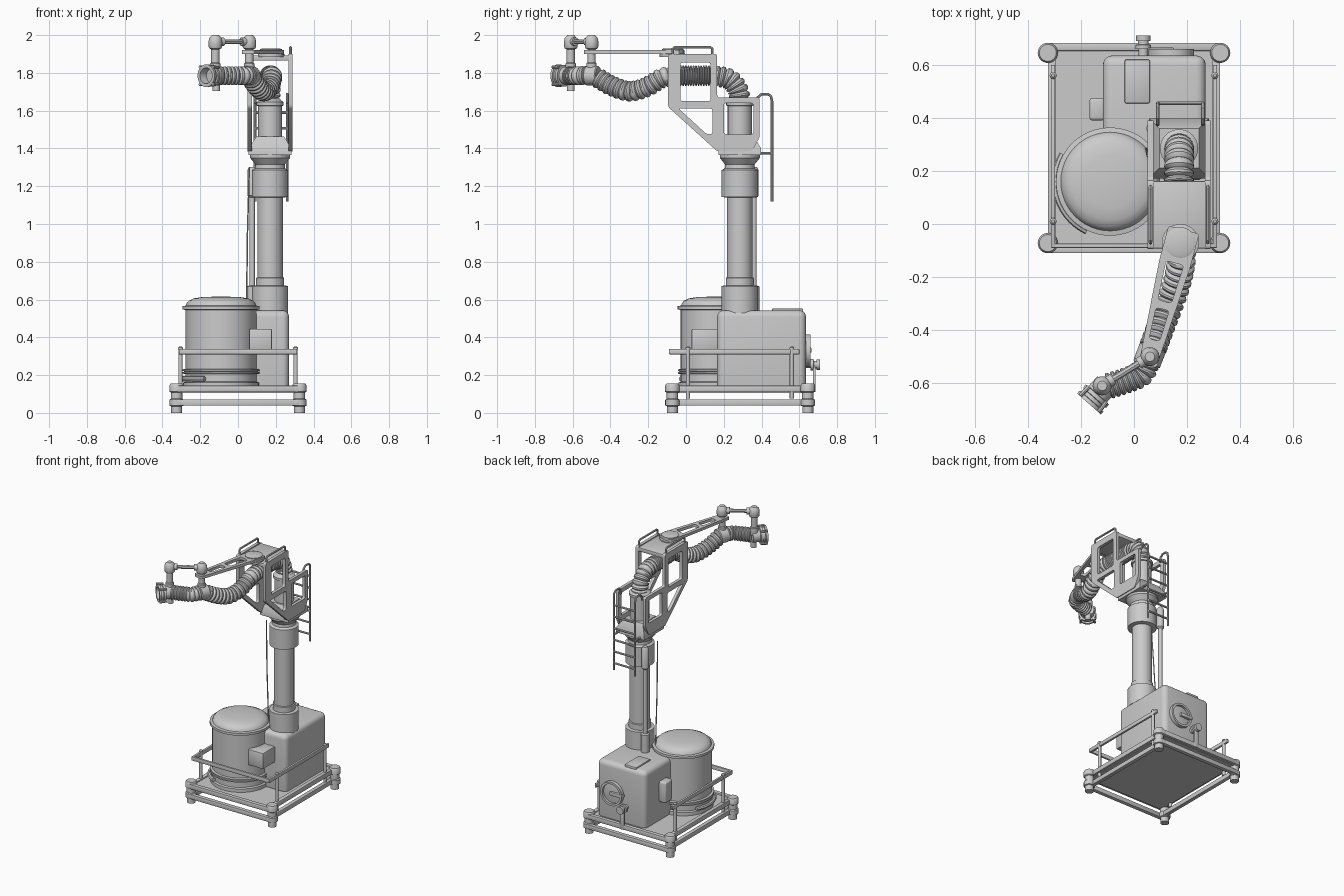
import bpy, bmesh, math
from mathutils import Vector, Matrix

if "Cube" in bpy.data.objects:
    bpy.data.objects.remove(bpy.data.objects["Cube"])

COL = bpy.context.scene.collection


def finish(name, bm):
    bmesh.ops.recalc_face_normals(bm, faces=bm.faces)
    me = bpy.data.meshes.new(name)
    bm.to_mesh(me)
    bm.free()
    ob = bpy.data.objects.new(name, me)
    COL.objects.link(ob)
    return ob


def box(name, lo, hi, bevel=0.0, seg=2):
    bm = bmesh.new()
    bmesh.ops.create_cube(bm, size=1)
    lo, hi = Vector(lo), Vector(hi)
    for v in bm.verts:
        v.co = Vector(((hi[i] - lo[i]) * v.co[i] + (hi[i] + lo[i]) / 2 for i in range(3)))
    if bevel:
        bmesh.ops.bevel(bm, geom=bm.edges[:], offset=bevel, segments=seg, profile=0.5, affect='EDGES')
    return finish(name, bm)


def skin(bm, rings, closed=False):
    """Bridge vertex rings; cap the ends unless closed."""
    n = len(rings[0])
    pairs = list(zip(rings, rings[1:])) + ([(rings[-1], rings[0])] if closed else [])
    for a, b in pairs:
        for i in range(n):
            bm.faces.new((a[i], a[(i + 1) % n], b[(i + 1) % n], b[i]))
    if not closed:
        bm.faces.new(rings[0])
        bm.faces.new(rings[-1])


def lathe(name, profile, loc, axis=(0, 0, 1), seg=32, closed=False):
    """Revolve (radius, height) points about an axis through loc."""
    q = Vector((0, 0, 1)).rotation_difference(Vector(axis).normalized())
    bm = bmesh.new()
    rings = []
    for r, h in profile:
        rings.append([bm.verts.new(Vector(loc) + q @ Vector((r * math.cos(t), r * math.sin(t), h)))
                      for t in (2 * math.pi * i / seg for i in range(seg))])
    skin(bm, rings, closed)
    return finish(name, bm)


def cyl(name, r, z0, z1, x, y, seg=32):
    return lathe(name, [(r, z0), (r, z1)], (x, y, 0), seg=seg)


def tube(name, pts, r, closed=False):
    cu = bpy.data.curves.new(name, 'CURVE')
    cu.dimensions = '3D'
    cu.bevel_depth, cu.bevel_resolution, cu.use_fill_caps = r, 2, True
    sp = cu.splines.new('POLY')
    sp.points.add(len(pts) - 1)
    for p, c in zip(sp.points, pts):
        p.co = (*c, 1)
    sp.use_cyclic_u = closed
    ob = bpy.data.objects.new(name, cu)
    COL.objects.link(ob)
    return ob


def rounded(poly, r):
    """Round the corners of a 2D polygon."""
    out = []
    for i, c in enumerate(poly):
        c = Vector(c)
        a, b = Vector(poly[i - 1]), Vector(poly[(i + 1) % len(poly)])
        p, q = c + (a - c).normalized() * r, c + (b - c).normalized() * r
        out += [p * (1 - t) ** 2 + c * 2 * t * (1 - t) + q * t * t for t in (0, .25, .5, .75, 1)]
    return out


def plate(name, loops, thick, matrix, r=0.015):
    """Flat sheet; loops after the first become holes."""
    cu = bpy.data.curves.new(name, 'CURVE')
    cu.dimensions, cu.fill_mode, cu.extrude = '2D', 'BOTH', thick / 2
    for loop in loops:
        pts = rounded(loop, r)
        sp = cu.splines.new('POLY')
        sp.points.add(len(pts) - 1)
        for p, c in zip(sp.points, pts):
            p.co = (c.x, c.y, 0, 1)
        sp.use_cyclic_u = True
    ob = bpy.data.objects.new(name, cu)
    ob.matrix_world = matrix
    COL.objects.link(ob)


def spline(pts, n=24):
    """Catmull-Rom samples through the points."""
    p = [Vector(c) for c in pts]
    p = [2 * p[0] - p[1]] + p + [2 * p[-1] - p[-2]]
    out = []
    for i in range(1, len(p) - 2):
        a, b, c, d = p[i - 1:i + 3]
        out += [.5 * (2 * b + (c - a) * t + (2 * a - 5 * b + 4 * c - d) * t * t + (3 * b - a - 3 * c + d) * t ** 3)
                for t in (k / n for k in range(n))]
    return out + [p[-2]]


def ribbed_hose(name, pts, r_out, r_in, pitch, seg=24):
    path = spline(pts)
    acc = [0]
    for a, b in zip(path, path[1:]):
        acc.append(acc[-1] + (b - a).length)
    ribs = max(1, round(acc[-1] / pitch))
    bm, rings, k = bmesh.new(), [], 0
    for j in range(ribs):
        for f, w in ((0, 0), (.15, .6), (.35, 1), (.65, 1), (.85, .6)):
            s = acc[-1] * (j + f) / ribs
            while k < len(acc) - 2 and acc[k + 1] < s:
                k += 1
            c = path[k].lerp(path[k + 1], (s - acc[k]) / (acc[k + 1] - acc[k]))
            d = (path[min(k + 2, len(path) - 1)] - path[max(k - 1, 0)]).normalized()
            u = d.cross(Vector((.8, -.2, .05))).normalized()
            v = d.cross(u)
            r = r_in + (r_out - r_in) * w
            rings.append([bm.verts.new(c + r * (u * math.cos(t) + v * math.sin(t)))
                          for t in (2 * math.pi * i / seg for i in range(seg))])
    skin(bm, rings)
    finish(name, bm)


# base platform: deck, two frames and stacked corner feet
box("deck_plate", (-.31, -.09, .105), (.31, .665, .135))
for name, z0, z1 in (("lower_frame", .038, .072), ("upper_frame", .11, .145)):
    for s in (-1, 1):
        box(name + "_side", (s * .31 - .015, -.11, z0), (s * .31 + .015, .683, z1), .005)
    for y in (-.095, .668):
        box(name + "_end", (-.325, y - .015, z0), (.325, y + .015, z1), .005)
for x in (-.325, .325):
    for y in (-.072, .645):
        lathe("corner_foot", [(.029, 0), (.029, .035), (.037, .038), (.037, .07), (.03, .075), (.03, .107),
                              (.038, .112), (.038, .145), (.032, .155)], (x, y, 0), seg=24)

# guard rail
for s in (-1, 1):
    box("rail_side", (s * .305 - .008, -.09, .31), (s * .305 + .008, .60, .338), .003)
    for y in (.01, .56):
        cyl("rail_post", .011, .075, .335, s * .305, y, 16)
        lathe("rail_knob", [(.013, .335), (.013, .345), (.006, .352)], (s * .305, y, 0), seg=16)
box("rail_front", (-.313, -.09, .31), (.313, -.074, .338), .003)

# tank
lathe("tank", [(.2, .135), (.2, .16), (.188, .165), (.188, .205), (.203, .208), (.203, .216), (.19, .219),
               (.203, .222), (.203, .23), (.188, .233), (.188, .545), (.204, .548), (.204, .565), (.186, .568),
               (.182, .58), (.17, .594), (.145, .606), (.1, .613), (.02, .616)], (-.09, .16, 0), seg=48)
box("tank_control_box", (.06, .03, .33), (.18, .17, .445), .006)
tube("tank_pipe", [(-.09 + .205 * math.cos(math.radians(a)), .16 + .205 * math.sin(math.radians(a)), .18)
                   for a in range(150, 246, 5)], .014)

# machine housing with panel, side box, hatch and outlet valve
box("housing", (-.117, .165, .11), (.27, .635, .543), .035, 5)
box("top_panel", (-.035, .455, .53), (.06, .62, .553), .006)
box("housing_side_box", (-.168, .39, .27), (-.11, .475, .42), .012, 3)
lathe("hatch_ring", [(.086, 0), (.086, .03), (.07, .03), (.07, 0)], (.14, .63, .33), (0, 1, 0), 40, True)
lathe("hatch_cover", [(.07, 0), (.07, .014), (.03, .02)], (.14, .63, .33), (0, 1, 0))
box("hatch_latch", (.05, .63, .32), (.15, .665, .345), .004)
lathe("outlet_valve", [(.018, 0), (.018, .03), (.03, .03), (.03, .045), (.02, .047), (.02, .06), (.027, .06),
                       (.027, .08)], (.035, .63, .255), (0, 1, 0), 24)
box("outlet_post", (.018, .672, .11), (.052, .686, .25), .003)

# telescoping column and lift actuator
CX, CY = .17, .285
lathe("column", [(.096, .53), (.096, .672), (.074, .675), (.074, .715), (.067, .718), (.067, 1.14), (.096, 1.143),
                 (.096, 1.285), (.08, 1.295), (.078, 1.315), (.106, 1.35), (.106, 1.375)], (CX, CY, 0), seg=40)
lathe("lift_actuator", [(.028, .53), (.028, .67), (.014, .675), (.014, 1.14), (.025, 1.15), (.025, 1.285),
                        (.015, 1.303)], (.075, .36, 0), seg=20)
tube("cable", [(.06, .24, 1.3), (.05, .26, .95), (.045, .285, .55)], .004)

# head: yoke, motor, two windowed side plates, top cover and handles
lathe("yoke_base", [(.16, 1.365), (.16, 1.4), (.105, 1.462)], (0, 0, 0), seg=4).matrix_world = \
    Matrix.Translation((CX, CY, 0)) @ Matrix.Rotation(math.pi / 4, 4, 'Z')
lathe("motor", [(.064, 1.4), (.064, 1.625), (.072, 1.627), (.072, 1.645), (.05, 1.66)], (CX, CY, 0))
outline = [(-.095, 1.9), (.165, 1.9), (.165, 1.67), (.39, 1.67), (.39, 1.46), (.35, 1.385), (.165, 1.385), (-.095, 1.62)]
window_a = [(-.03, 1.855), (.13, 1.855), (.13, 1.65), (-.03, 1.65)]
window_b = [(-.04, 1.612), (.14, 1.612), (.14, 1.475), (.11, 1.475)]
window_c = [(.2, 1.64), (.357, 1.64), (.357, 1.475), (.2, 1.475)]
for x in (.062, .278):
    side = Matrix(((0, 0, 1, x), (1, 0, 0, 0), (0, 1, 0, 0), (0, 0, 0, 1)))
    plate("side_plate", [outline, window_a, window_b, window_c], .022, side)
    tube("top_handle", [(x, -.07, 1.89), (x, -.07, 1.927), (x, -.06, 1.935), (x, .13, 1.935), (x, .14, 1.927),
                        (x, .14, 1.89)], .007)
box("top_cover", (.065, -.092, 1.865), (.275, .162, 1.893), .004)

# rear ladder
for x in (.09, .26):
    tube("ladder_rail", [(x, .375, 1.64), (x, .38, 1.67), (x, .4, 1.688), (x, .435, 1.688), (x, .45, 1.675),
                         (x, .455, 1.65), (x, .455, 1.12)], .007)
    tube("ladder_bracket", [(x, .33, 1.375), (x, .455, 1.375)], .007)
for i in range(6):
    tube("ladder_rung", [(.09, .455, 1.17 + i * .084), (.26, .455, 1.17 + i * .084)], .007)

# swing arm: pivot, slotted arm plate, knuckles and link rod
PIV, ELB, END = Vector((.175, -.07, 0)), Vector((.06, -.5, 0)), Vector((-.12, -.61, 0))
lathe("arm_pivot", [(.07, 1.885), (.07, 1.9), (.058, 1.903), (.058, 1.925), (.045, 1.93)], PIV)
L = (ELB - PIV).length
arm_m = Matrix.Translation(PIV + Vector((0, 0, 1.91))) @ Matrix.Rotation(math.atan2(-.43, -.115), 4, 'Z')
plate("arm_plate", [[(-.05, .06), (.08, .06), (L + .035, .034), (L + .035, -.034), (.08, -.06), (-.05, -.06)],
                    [(.08, .034), (.23, .026), (.23, -.026), (.08, -.034)],
                    [(.26, .025), (.38, .02), (.38, -.02), (.26, -.025)]], .02, arm_m, .012)
for p in (ELB, END):
    lathe("knuckle", [(.027, 1.8), (.027, 1.85), (.022, 1.855), (.022, 1.925), (.032, 1.93), (.036, 1.94),
                      (.036, 1.965), (.032, 1.985), (.018, 2.0)], p, seg=24)
up = Vector((0, 0, 1.965))
tube("link_rod", [ELB + up, END + up], .013)
for a, b in ((ELB, END), (END, ELB)):
    lathe("rod_collar", [(.022, .02), (.022, .05)], a + up, b - a, 20)

# hose: elbow, dense bellows, drooping run, wrist
ribbed_hose("hose_elbow", [(.17, .287, 1.64), (.17, .275, 1.71), (.17, .23, 1.765), (.17, .15, 1.785)], .056, .043, .03)
ribbed_hose("bellows", [(.17, .155, 1.785), (.17, .06, 1.785), (.175, -.035, 1.785)], .055, .04, .014)
ribbed_hose("hose_run", [(.175, -.035, 1.785), (.18, -.12, 1.775), (.165, -.21, 1.725), (.135, -.3, 1.703),
                         (.1, -.39, 1.73), (.07, -.47, 1.775)], .054, .042, .03)
lathe("hose_collar", [(.046, -.035), (.052, -.03), (.052, .03), (.046, .035)], (.06, -.495, 1.785), (-.35, -.9, 0))
ribbed_hose("hose_wrist", [(.05, -.52, 1.787), (.025, -.565, 1.785), (-.03, -.59, 1.785), (-.1, -.612, 1.785)],
            .05, .04, .02)

# nozzle with flange and clamps
axis = Vector((-.66, -.75, 0)).normalized()
tip = Vector((-.16, -.668, 1.785))
lathe("nozzle", [(.046, -.085), (.046, -.035), (.058, -.033), (.058, -.018), (.05, -.016), (.05, -.002), (.06, 0),
                 (.06, .014), (.042, .014), (.036, -.03)], tip, axis)
side = axis.cross(Vector((0, 0, 1)))
for i in range(4):
    t = math.pi / 4 + i * math.pi / 2
    d = side * math.cos(t) + Vector((0, 0, 1)) * math.sin(t)
    tube("nozzle_clamp", [tip + d * .062 - axis * .035, tip + d * .066 + axis * .012], .008)
cyl("nozzle_drain", .02, 1.705, 1.75, -.115, -.61, 16)

# turn curves into meshes and smooth everything by angle
bpy.ops.object.select_all(action='SELECT')
bpy.context.view_layer.objects.active = bpy.data.objects["deck_plate"]
bpy.ops.object.convert(target='MESH')
bpy.ops.object.shade_smooth_by_angle(angle=math.radians(35))
